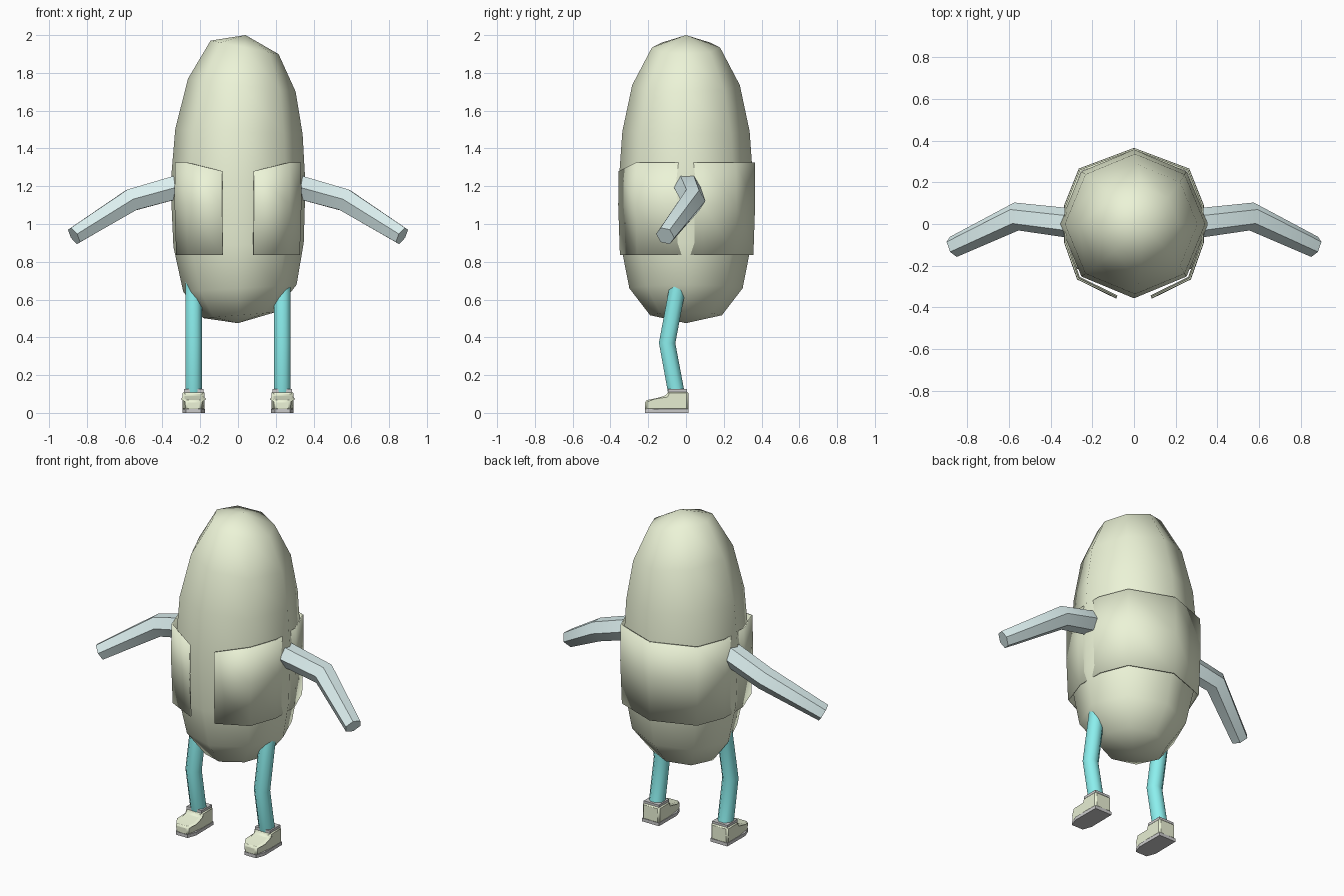
import bpy
import bmesh
from math import cos, sin, pi, radians
from mathutils import Vector

if "Cube" in bpy.data.objects:
    bpy.data.objects.remove(bpy.data.objects["Cube"])


def material(name, rgb):
    m = bpy.data.materials.new(name)
    m.diffuse_color = (*rgb, 1)
    m.use_nodes = True
    m.node_tree.nodes["Principled BSDF"].inputs["Base Color"].default_value = m.diffuse_color
    return m


CREAM = material("cream", (0.84, 0.90, 0.68))
PALE = material("pale_blue", (0.72, 0.87, 0.87))
TEAL = material("teal", (0.26, 0.86, 0.85))


def make(name, bm, mat=None, angle=None):
    bmesh.ops.recalc_face_normals(bm, faces=bm.faces)
    me = bpy.data.meshes.new(name)
    bm.to_mesh(me)
    bm.free()
    ob = bpy.data.objects.new(name, me)
    bpy.context.collection.objects.link(ob)
    if mat:
        me.materials.append(mat)
    if angle:
        bpy.ops.object.select_all(action='DESELECT')
        ob.select_set(True)
        bpy.context.view_layer.objects.active = ob
        bpy.ops.object.shade_smooth_by_angle(angle=radians(angle))
    return ob


def bridge(bm, rings, closed=True):
    for a, b in zip(rings, rings[1:]):
        n = len(a)
        for i in range(n if closed else n - 1):
            j = (i + 1) % n
            bm.faces.new((a[i], a[j], b[j], b[i]))


def tube(name, path, mat, sides):
    """Capped tube through (point, radius) pairs with mitred joints."""
    bm = bmesh.new()
    pts = [Vector(p) for p, r in path]
    rings = []
    for i, (p, r) in enumerate(path):
        t = (pts[min(i + 1, len(pts) - 1)] - pts[max(i - 1, 0)]).normalized()
        u = t.cross(Vector((0, 1, 0))).normalized()
        v = t.cross(u)
        rings.append([bm.verts.new(pts[i] + r * (u * cos(a) + v * sin(a)))
                      for a in [2 * pi * (k + 0.5) / sides for k in range(sides)]])
    bridge(bm, rings)
    bm.faces.new(rings[0])
    bm.faces.new(rings[-1])
    return make(name, bm, mat, 50)


# Egg-shaped body: eight-sided rings (radius, height, centre x, tilt)
bm = bmesh.new()
profile = [(0.18, 1.935, 0.035, -0.2), (0.285, 1.735, 0.02, -0.12),
           (0.337, 1.49, 0.005, -0.04), (0.357, 1.21, 0, 0),
           (0.345, 0.89, 0.003, 0.03), (0.30, 0.66, 0.01, 0.06),
           (0.19, 0.517, 0.005, 0.08)]
rings = [[bm.verts.new((cx + r * cos(k * pi / 4), r * sin(k * pi / 4),
                        z + tilt * r * cos(k * pi / 4))) for k in range(8)]
         for r, z, cx, tilt in profile]
bridge(bm, rings)
for pole, ring in (((0.04, 0, 2.0), rings[0]), ((0, 0, 0.475), rings[-1])):
    p = bm.verts.new(pole)
    for k in range(8):
        bm.faces.new((p, ring[k], ring[(k + 1) % 8]))
make("body", bm, CREAM, 80)

# Open-fronted waistcoat, sunk into the body at the sides
bm = bmesh.new()
outline = [(0.085, -0.357, 1.28), (0.272, -0.265, 1.325), (0.334, -0.09, 1.325),
           (0.334, 0.09, 1.325), (0.264, 0.265, 1.325), (0, 0.364, 1.325)]
outline += [(-x, y, z) for x, y, z in outline[-2::-1]]
rows = [[bm.verts.new((x * s, y * s, top if z is None else z)) for x, y, top in outline]
        for s, z in ((1, None), (1.005, 1.1), (0.98, 0.835))]
bridge(bm, rows, closed=False)
vest = make("waistcoat", bm, CREAM, 60)
solid = vest.modifiers.new("thickness", 'SOLIDIFY')
solid.thickness = 0.008

for side, s in (("left", -1), ("right", 1)):
    # Arm
    tube(side + "_arm", [((s * 0.27, 0.0, 1.21), 0.072),
                         ((s * 0.565, 0.036, 1.127), 0.068),
                         ((s * 0.868, -0.11, 0.937), 0.052)], PALE, 6)
    # Leg
    tube(side + "_leg", [((s * 0.235, -0.03, 0.74), 0.047),
                         ((s * 0.235, -0.10, 0.37), 0.047),
                         ((s * 0.235, -0.05, 0.10), 0.047)], TEAL, 8)
    # Shoe: side profile extruded across, toe narrowed
    bm = bmesh.new()
    prof = [(-0.217, 0.012), (-0.217, 0.066), (-0.165, 0.076), (-0.105, 0.092),
            (-0.095, 0.115), (0.012, 0.115), (0.013, 0.012), (-0.10, 0.012)]
    sides = []
    for e in (-1, 1):
        sides.append([bm.verts.new((s * 0.235 + e * (0.042 if y < -0.2 else 0.058), y, z))
                      for y, z in prof])
    bridge(bm, sides)
    bm.faces.new(sides[0])
    bm.faces.new(sides[1])
    shoe = make(side + "_shoe", bm, CREAM, 40)
    bev = shoe.modifiers.new("bevel", 'BEVEL')
    bev.width = 0.01
    bev.segments = 1
    # Sole
    bm = bmesh.new()
    plan = [(-0.04, -0.217), (0.04, -0.217), (0.06, -0.16), (0.058, 0.013),
            (-0.058, 0.013), (-0.06, -0.16)]
    sole = [[bm.verts.new((s * 0.235 + x, y, z)) for x, y in plan] for z in (0, 0.02)]
    bridge(bm, sole)
    bm.faces.new(sole[0])
    bm.faces.new(sole[1])
    make(side + "_sole", bm)
    # Ankle collar
    bm = bmesh.new()
    collar = [[bm.verts.new((s * 0.235 + x * 0.052, -0.045 + y * 0.05, z))
               for x, y in ((-1, -1), (1, -1), (1, 1), (-1, 1))] for z in (0.105, 0.126)]
    bridge(bm, collar)
    bm.faces.new(collar[0])
    bm.faces.new(collar[1])
    make(side + "_shoe_collar", bm)
